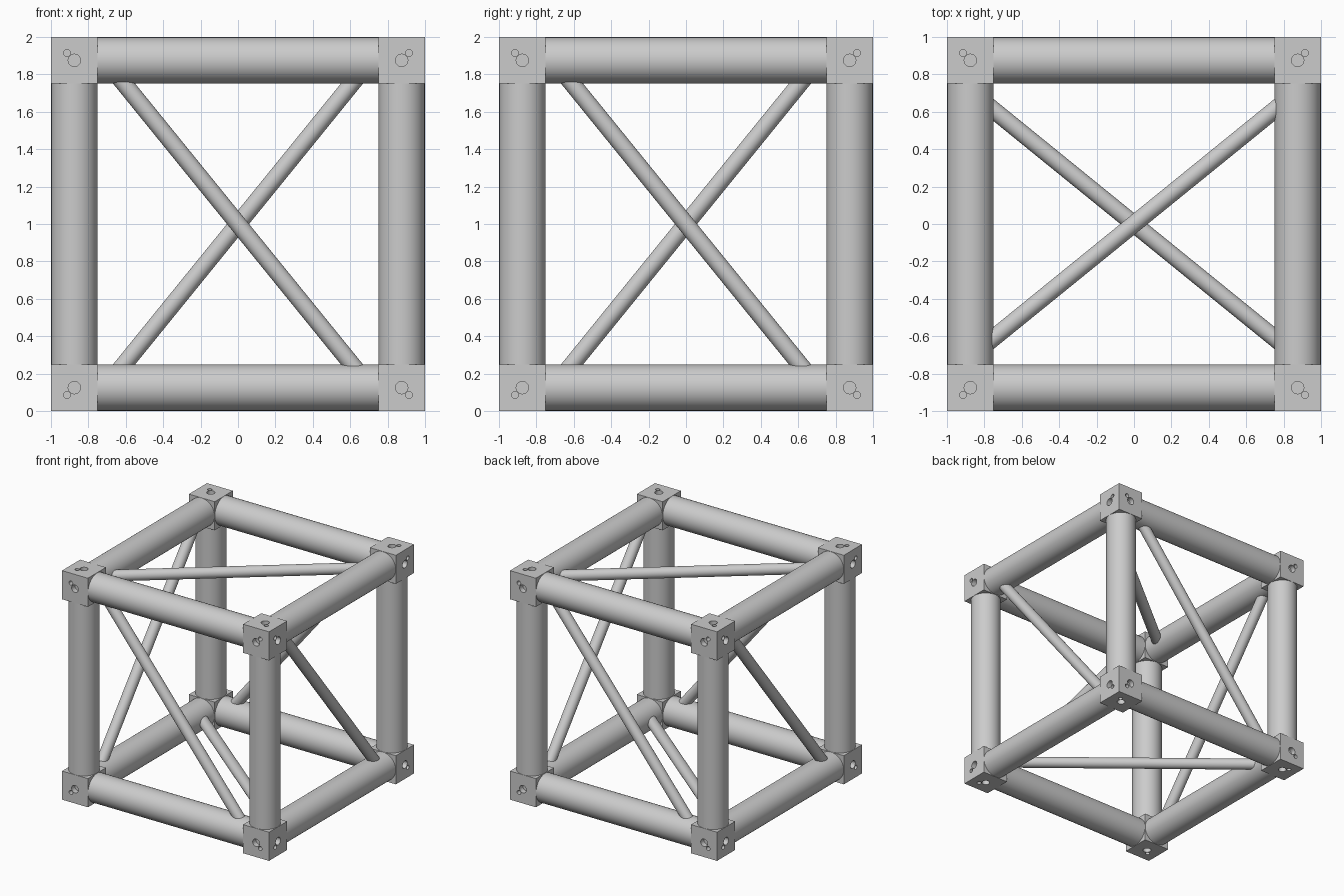
import bpy, bmesh
from math import radians
from mathutils import Matrix, Vector

START = bpy.data.objects.get("Cube")
if START:
    bpy.data.objects.remove(START, do_unlink=True)

MID = Vector((0, 0, 1))   # centre of the frame
C = 0.875                 # distance from centre to tube axes
BLOCK = 0.25
TUBE_R, BRACE_R = 0.1235, 0.046
HOLE_DEPTH = 0.045

steel = bpy.data.materials.new("light grey steel")
steel.use_nodes = True
GREY = (0.6, 0.6, 0.6, 1)
steel.diffuse_color = GREY
steel.node_tree.nodes["Principled BSDF"].inputs["Base Color"].default_value = GREY


def add_rod(bm, a, b, radius, sides=48):
    """Cylinder between two points."""
    a, b = Vector(a), Vector(b)
    d = b - a
    place = Matrix.Translation((a + b) / 2) @ d.to_track_quat('Z', 'Y').to_matrix().to_4x4()
    bmesh.ops.create_cone(bm, cap_ends=True, segments=sides, radius1=radius,
                          radius2=radius, depth=d.length, matrix=place)


def make_object(name, bm):
    mesh = bpy.data.meshes.new(name)
    bm.to_mesh(mesh)
    bm.free()
    mesh.materials.append(steel)
    obj = bpy.data.objects.new(name, mesh)
    obj.location = MID
    bpy.context.collection.objects.link(obj)
    return obj


def smooth(obj):
    bpy.ops.object.select_all(action='DESELECT')
    obj.select_set(True)
    bpy.context.view_layer.objects.active = obj
    bpy.ops.object.shade_smooth_by_angle(angle=radians(30))


def on_axis(axis, along, u, v):
    """Point with one coordinate on the given axis and u, v on the next two."""
    p = Vector((0, 0, 0))
    p[axis], p[(axis + 1) % 3], p[(axis + 2) % 3] = along, u, v
    return p


# Edge tubes
for axis, letter in enumerate("xyz"):
    bm = bmesh.new()
    for u in (-C, C):
        for v in (-C, C):
            add_rod(bm, on_axis(axis, -0.78, u, v), on_axis(axis, 0.78, u, v), TUBE_R)
    smooth(make_object("edge_tubes_" + letter, bm))

# Diagonal braces: start and end of each, on the tube axes
S, L = 0.71, C
braces = {
    "front_brace": ((-S, -C, L), (S, -C, -L)),
    "back_brace": ((-S, C, -L), (S, C, L)),
    "left_brace": ((C, -S, L), (C, S, -L)),
    "right_brace": ((-C, -S, -L), (-C, S, L)),
    "top_brace": ((-L, -S, C), (L, S, C)),
    "bottom_brace": ((-L, S, -C), (L, -S, -C)),
}
for name, (a, b) in braces.items():
    bm = bmesh.new()
    add_rod(bm, a, b, BRACE_R, 32)
    smooth(make_object(name, bm))

# Corner block with a large and a small bolt hole in each outer face
bm = bmesh.new()
bmesh.ops.create_cube(bm, size=BLOCK, matrix=Matrix.Translation((C, C, C)))
blocks = make_object("corner_blocks", bm)

bm = bmesh.new()
for axis in range(3):
    for offset, radius in ((C, 0.033), (0.914, 0.018)):
        add_rod(bm, on_axis(axis, 1 - HOLE_DEPTH, offset, offset),
                on_axis(axis, 1.05, offset, offset), radius, 24)
cutter = make_object("hole_cutter", bm)
cutter.hide_render = True

cut = blocks.modifiers.new("holes", 'BOOLEAN')
cut.operation = 'DIFFERENCE'
cut.solver = 'EXACT'
cut.object = cutter
mirror = blocks.modifiers.new("eight corners", 'MIRROR')
mirror.use_axis = (True, True, True)
mirror.use_mirror_merge = False

# Bake the modifiers and drop the cutter
depsgraph = bpy.context.evaluated_depsgraph_get()
baked = bpy.data.meshes.new_from_object(blocks.evaluated_get(depsgraph))
blocks.modifiers.clear()
blocks.data = baked
bpy.data.objects.remove(cutter, do_unlink=True)
smooth(blocks)
